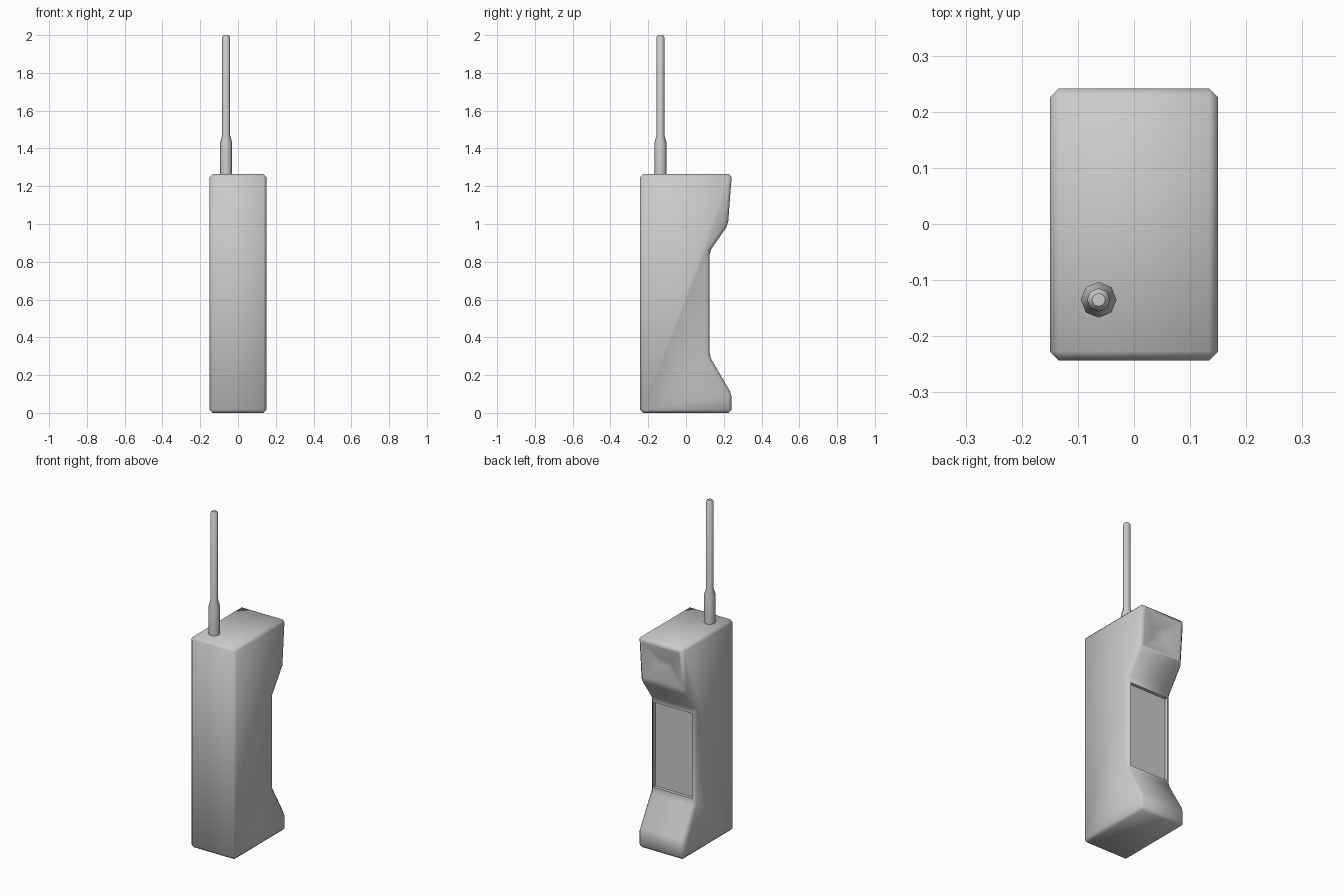
import bpy, bmesh, math
from mathutils import Vector

if "Cube" in bpy.data.objects:
    bpy.data.objects.remove(bpy.data.objects["Cube"])


def finish(bm, name, angle):
    bmesh.ops.recalc_face_normals(bm, faces=bm.faces)
    mesh = bpy.data.meshes.new(name)
    bm.to_mesh(mesh)
    bm.free()
    obj = bpy.data.objects.new(name, mesh)
    bpy.context.collection.objects.link(obj)
    bpy.ops.object.select_all(action='DESELECT')
    bpy.context.view_layer.objects.active = obj
    obj.select_set(True)
    bpy.ops.object.shade_smooth_by_angle(angle=math.radians(angle))
    return obj


def nearest_face(bm, point):
    p = Vector(point)
    return min(bm.faces, key=lambda f: (f.calc_center_median() - p).length)


def inset(bm, face, thickness, depth=0.0):
    bmesh.ops.inset_region(bm, faces=[face], thickness=thickness,
                           depth=depth, use_even_offset=True)


# Handset body: side profile (y, z) extruded across x
W = 0.15
profile = [(-0.243, 0), (0.241, 0), (0.241, 0.10), (0.125, 0.30),
           (0.125, 0.855), (0.222, 0.995), (0.243, 1.265), (-0.243, 1.265)]
bm = bmesh.new()
side = bm.faces.new([bm.verts.new((-W, y, z)) for y, z in profile])
ext = bmesh.ops.extrude_face_region(bm, geom=[side])
bmesh.ops.translate(bm, vec=(2 * W, 0, 0),
                    verts=[v for v in ext['geom'] if isinstance(v, bmesh.types.BMVert)])
bmesh.ops.recalc_face_normals(bm, faces=bm.faces)
bmesh.ops.bevel(bm, geom=bm.edges[:], offset=0.016, segments=1,
                profile=0.5, affect='EDGES')
bm.normal_update()

# Recessed keypad panel in the waist
panel = nearest_face(bm, (0, 0.125, 0.58))
inset(bm, panel, 0.007)
inset(bm, panel, 0.002, -0.015)

# Dished earpiece
ear = nearest_face(bm, (0, 0.232, 1.13))
inset(bm, ear, 0.012)
inset(bm, ear, 0.085, -0.03)
finish(bm, "handset_body", 60)

# Antenna: eight-sided stepped rod (radius, z)
AX, AY, N = -0.063, -0.135, 8
rings = [(0.032, 1.25), (0.032, 1.43), (0.021, 1.47), (0.021, 1.99), (0.012, 2.0)]
bm = bmesh.new()
loops = [[bm.verts.new((AX + r * math.cos(2 * math.pi * i / N),
                        AY + r * math.sin(2 * math.pi * i / N), z)) for i in range(N)]
         for r, z in rings]
for a, b in zip(loops, loops[1:]):
    for i in range(N):
        j = (i + 1) % N
        bm.faces.new((a[i], a[j], b[j], b[i]))
bm.faces.new(loops[0][::-1])
bm.faces.new(loops[-1])
finish(bm, "antenna", 50)
